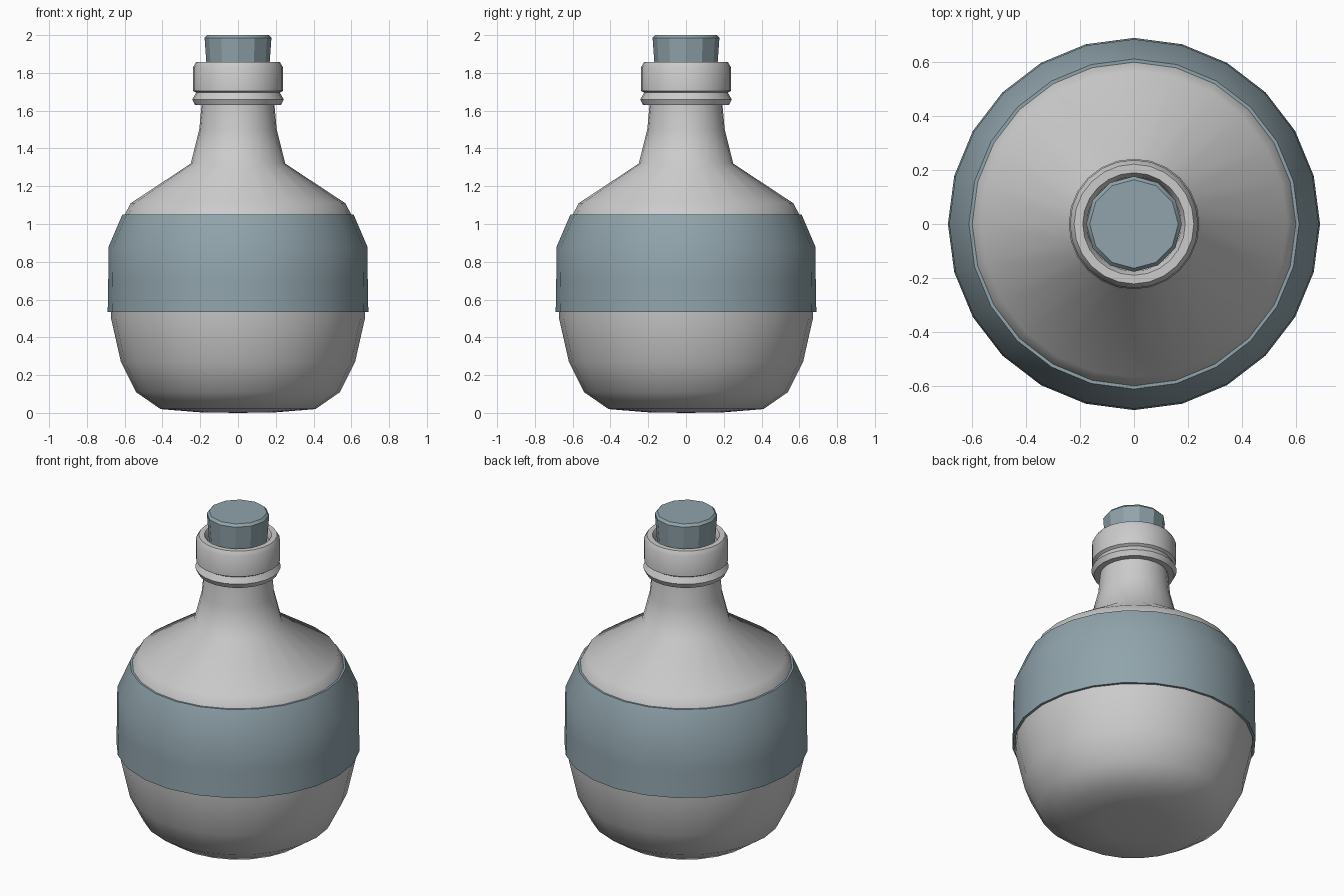
import bpy, bmesh
from math import cos, sin, pi, radians

if "Cube" in bpy.data.objects:
    bpy.data.objects.remove(bpy.data.objects["Cube"])


def lathe(name, profile, sides, closed=False, angle=35, material=None):
    """Revolve (radius, z) points about z; radius 0 makes a pole."""
    bm = bmesh.new()
    rings = []
    for r, z in profile:
        if r == 0:
            rings.append([bm.verts.new((0, 0, z))] * sides)
        else:
            rings.append([bm.verts.new((r * sin(2 * pi * i / sides), -r * cos(2 * pi * i / sides), z))
                          for i in range(sides)])
    pairs = list(zip(rings, rings[1:]))
    if closed:
        pairs.append((rings[-1], rings[0]))
    for a, b in pairs:
        for i in range(sides):
            j = (i + 1) % sides
            bm.faces.new(dict.fromkeys((a[i], a[j], b[j], b[i])))
    bmesh.ops.recalc_face_normals(bm, faces=bm.faces)
    mesh = bpy.data.meshes.new(name)
    bm.to_mesh(mesh)
    bm.free()
    obj = bpy.data.objects.new(name, mesh)
    bpy.context.collection.objects.link(obj)
    if material:
        mesh.materials.append(material)
    bpy.ops.object.select_all(action='DESELECT')
    obj.select_set(True)
    bpy.context.view_layer.objects.active = obj
    bpy.ops.object.shade_smooth_by_angle(angle=radians(angle))
    return obj


blue = bpy.data.materials.new("slate_blue")
blue.diffuse_color = (0.28, 0.37, 0.41, 1)
blue.use_nodes = True
blue.node_tree.nodes["Principled BSDF"].inputs["Base Color"].default_value = blue.diffuse_color

# Glass body with neck, collar ring and rolled lip, open at the mouth
lathe("bottle_body", [
    (0, 0), (0.20, 0.003), (0.41, 0.02), (0.54, 0.11), (0.62, 0.27), (0.672, 0.50),
    (0.675, 0.70), (0.665, 0.88), (0.60, 1.05), (0.568, 1.11), (0.25, 1.32),
    (0.205, 1.50), (0.193, 1.63), (0.227, 1.63), (0.242, 1.66), (0.222, 1.695),
    (0.238, 1.705), (0.238, 1.83), (0.222, 1.857), (0.19, 1.857), (0.175, 1.83),
    (0.165, 1.70), (0, 1.70)], 24, angle=50)

# Label band wrapped around the belly
lathe("label_band", [
    (0.69, 0.535), (0.687, 0.70), (0.685, 0.88), (0.612, 1.05),
    (0.60, 1.05), (0.667, 0.88), (0.676, 0.70), (0.675, 0.535)],
    24, closed=True, material=blue)

# Tapered cork stopper with a bevelled top
lathe("cork", [
    (0, 1.705), (0.155, 1.705), (0.168, 1.86), (0.177, 1.985), (0.164, 2.0), (0, 2.0)],
    12, angle=25, material=blue)
